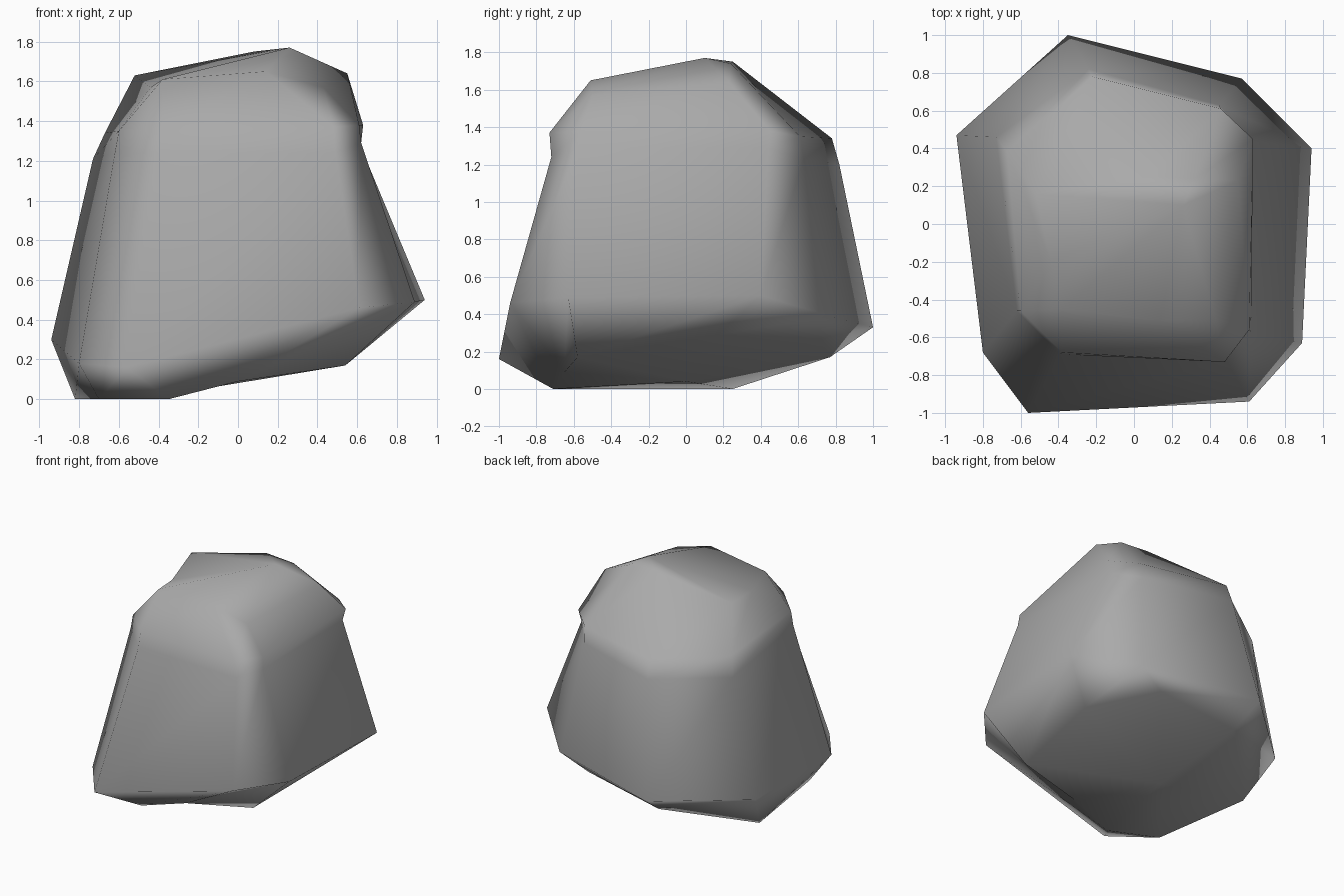
import bpy
import bmesh
from mathutils import Vector

cube = bpy.data.objects.get("Cube")
if cube:
    bpy.data.objects.remove(cube, do_unlink=True)

UNIT = 0.01  # outlines below are in hundredths

# Eight-cornered outlines, counter-clockwise from the front right corner
underside = [(-35, -71, 0), (0, -65, 9), (54, -58, 17), (60, 17, 29),
             (35, 72, 27), (-30, 77, 17), (-82, 25, 0), (-70, -55, 0)]
widest = [(-56, -100, 16), (61, -94, 46), (89, -63, 49), (94, 40, 50),
          (57, 77, 39), (-35, 100, 33), (-94, 47, 30), (-80, -68, 18)]
neck = [(-39, -69, 124), (49, -72, 124), (62, -57, 129), (61, 44, 129),
        (45, 63, 123), (-24, 82, 120), (-73, 46, 121), (-62, -46, 124)]
shoulder = [(-38, -68, 136), (48, -73, 137), (61, -56, 138), (63, 45, 138),
            (46, 61, 135), (-22, 78, 134), (-67, 38, 134), (-60, -46, 135)]
crown = [(-38, -45, 161), (14, -51, 165), (43, -50, 157), (55, 23, 164),
         (32, 24, 174), (8, 25, 175), (-52, 16, 163), (-44, -20, 157)]
base_pole = (-25, 0, 4)
peak = (26, 10, 177)


def add_vert(bm, point):
    return bm.verts.new(Vector(point) * UNIT)


def bridge(bm, low, high):
    """Join two outlines with a band of quads."""
    count = len(low)
    for i in range(count):
        j = (i + 1) % count
        bm.faces.new((low[i], low[j], high[j], high[i]))


def fan(bm, ring, pole):
    """Close an outline with triangles around one point."""
    for i, vert in enumerate(ring):
        bm.faces.new((vert, ring[(i + 1) % len(ring)], pole))


def make_material(name, colour):
    material = bpy.data.materials.new(name)
    material.use_nodes = True
    material.diffuse_color = colour
    shader = next(n for n in material.node_tree.nodes if n.type == "BSDF_PRINCIPLED")
    shader.inputs["Base Color"].default_value = colour
    shader.inputs["Roughness"].default_value = 0.9
    return material


# Boulder body: stacked outlines closed at the base and the peak
bm = bmesh.new()
rings = [[add_vert(bm, point) for point in outline]
         for outline in (underside, widest, neck, shoulder, crown)]
for low, high in zip(rings, rings[1:]):
    bridge(bm, low, high)
fan(bm, rings[0], add_vert(bm, base_pole))
fan(bm, rings[-1], add_vert(bm, peak))
bmesh.ops.recalc_face_normals(bm, faces=bm.faces)

mesh = bpy.data.meshes.new("boulder")
bm.to_mesh(mesh)
bm.free()
boulder = bpy.data.objects.new("boulder", mesh)
bpy.context.collection.objects.link(boulder)
mesh.materials.append(make_material("stone grey", (0.4, 0.4, 0.4, 1.0)))

# Worn look: big faces stay flat, the small corner faces carry the blend
mesh.shade_smooth()
weighted = boulder.modifiers.new("flat face shading", "WEIGHTED_NORMAL")
weighted.mode = "FACE_AREA"
